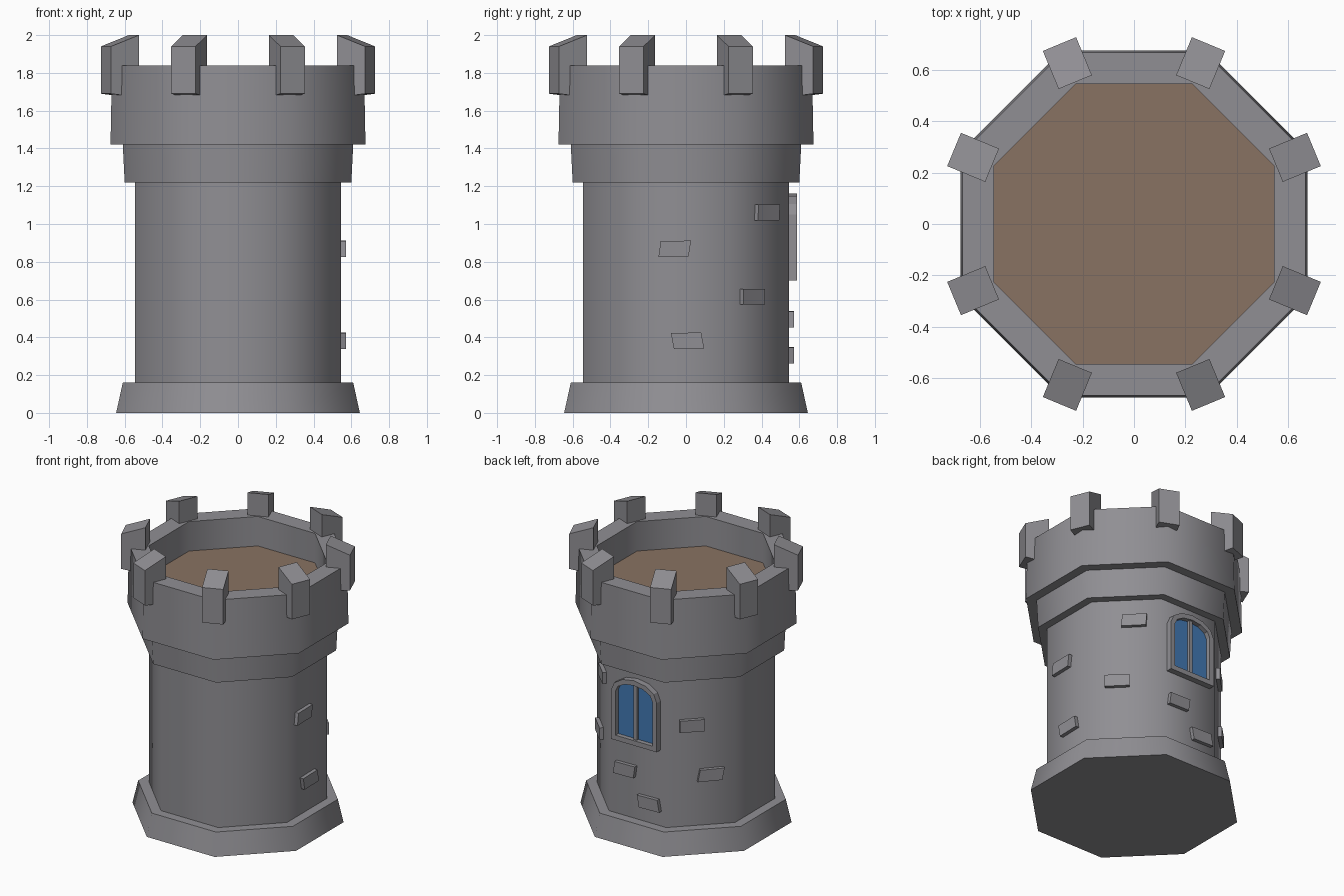
import bpy, bmesh, math
from mathutils import Matrix, Vector

if "Cube" in bpy.data.objects:
    bpy.data.objects.remove(bpy.data.objects["Cube"])


def material(name, rgb):
    m = bpy.data.materials.new(name)
    m.diffuse_color = (*rgb, 1)
    m.use_nodes = True
    m.node_tree.nodes["Principled BSDF"].inputs["Base Color"].default_value = m.diffuse_color
    return m


STONE = material("grey stone", (0.28, 0.275, 0.295))
WOOD = material("brown floor", (0.25, 0.17, 0.122))
GLASS = material("blue glass", (0.055, 0.19, 0.45))


def finish(bm, name, mat, smooth=False):
    bmesh.ops.recalc_face_normals(bm, faces=bm.faces)
    me = bpy.data.meshes.new(name)
    bm.to_mesh(me)
    bm.free()
    me.materials.append(mat)
    ob = bpy.data.objects.new(name, me)
    bpy.context.collection.objects.link(ob)
    if smooth:
        bpy.context.view_layer.objects.active = ob
        ob.select_set(True)
        bpy.ops.object.shade_smooth_by_angle(angle=math.radians(50))
        ob.select_set(False)
    return ob


def prism(name, mat, pts, place):
    """Closed solid from two matching outlines, moved by a matrix."""
    bm = bmesh.new()
    a, b = [[bm.verts.new(place @ Vector(p)) for p in ring] for ring in pts]
    bm.faces.new(a)
    bm.faces.new(b)
    for i in range(len(a)):
        j = (i + 1) % len(a)
        bm.faces.new((a[i], a[j], b[j], b[i]))
    return finish(bm, name, mat)


def octagon(bm, apothem, z):
    r = apothem / math.cos(math.pi / 8)
    return [bm.verts.new((r * math.cos(math.pi / 8 + k * math.pi / 4),
                          r * math.sin(math.pi / 8 + k * math.pi / 4), z))
            for k in range(8)]


# tower shell: foot, shaft, collar and parapet as one stepped octagonal profile
bm = bmesh.new()
profile = [(0.645, 0), (0.61, 0.16), (0.545, 0.16), (0.545, 1.22), (0.60, 1.22),
           (0.61, 1.42), (0.675, 1.42), (0.667, 1.84), (0.545, 1.84), (0.545, 1.63)]
rings = [octagon(bm, a, z) for a, z in profile]
bm.faces.new(rings[0])
for lo, hi in zip(rings, rings[1:]):
    for k in range(8):
        n = (k + 1) % 8
        bm.faces.new((lo[k], lo[n], hi[n], hi[k]))
shell = finish(bm, "tower_shell", STONE, True)

# roof floor inside the parapet
bm = bmesh.new()
f = bm.faces.new(octagon(bm, 0.545, 1.63))
f.normal_update()
finish(bm, "roof_floor", WOOD)

# merlons on the eight corners, tops sloping outward
side = [(0.597, 1.67), (0.757, 1.69), (0.757, 1.94), (0.597, 2.0)]
for k in range(8):
    rot = Matrix.Rotation(math.pi / 8 + k * math.pi / 4, 4, 'Z')
    prism(f"merlon_{k + 1}", STONE,
          [[(x, y, z) for x, z in side] for y in (-0.07, 0.07)], rot)

# raised bricks: (wall direction in degrees, offset along wall, height, skew)
bricks = [(0, -0.06, 0.867, 0.006), (0, 0.008, 0.38, -0.008),
          (45, 0.05, 1.06, 0.003), (45, -0.06, 0.615, 0.0),
          (90, -0.09, 0.495, 0.006), (90, 0.10, 0.303, -0.008),
          (135, -0.06, 0.88, 0.0), (135, 0.065, 0.52, 0.008)]
for i, (deg, t, z, s) in enumerate(bricks):
    w, h = 0.08, 0.042
    outline = [(t - w - s, z - h), (t + w - s, z - h + abs(s) / 2),
               (t + w + s, z + h + abs(s) / 2), (t - w + s, z + h)]
    prism(f"raised_brick_{i + 1}", STONE,
          [[(x, a, b) for a, b in outline] for x in (0.53, 0.571)],
          Matrix.Rotation(math.radians(deg), 4, 'Z'))


# arched window on the back wall
def arch(inset, y):
    w, spring, rise, low = 0.18 - inset, 1.05, 0.112 - inset, 0.70 + inset
    pts = [(-w, y, low), (w, y, low)]
    pts += [(w * math.cos(a), y, spring + rise * math.sin(a))
            for a in (math.pi * k / 6 for k in range(7))]
    return pts


bm = bmesh.new()
loops = [[bm.verts.new(p) for p in arch(i, y)]
         for i, y in ((0, 0.535), (0, 0.587), (0.035, 0.587), (0.035, 0.535))]
for a, b in zip(loops, loops[1:] + loops[:1]):
    for k in range(len(a)):
        n = (k + 1) % len(a)
        bm.faces.new((a[k], a[n], b[n], b[k]))
finish(bm, "window_frame", STONE)
prism("window_pane", GLASS, [arch(0.03, 0.547), arch(0.03, 0.555)], Matrix())
bar = [(-0.014, 0.73), (0.014, 0.73), (0.014, 1.13), (-0.014, 1.13)]
prism("window_bar", STONE, [[(x, y, z) for x, z in bar] for y in (0.54, 0.572)], Matrix())
